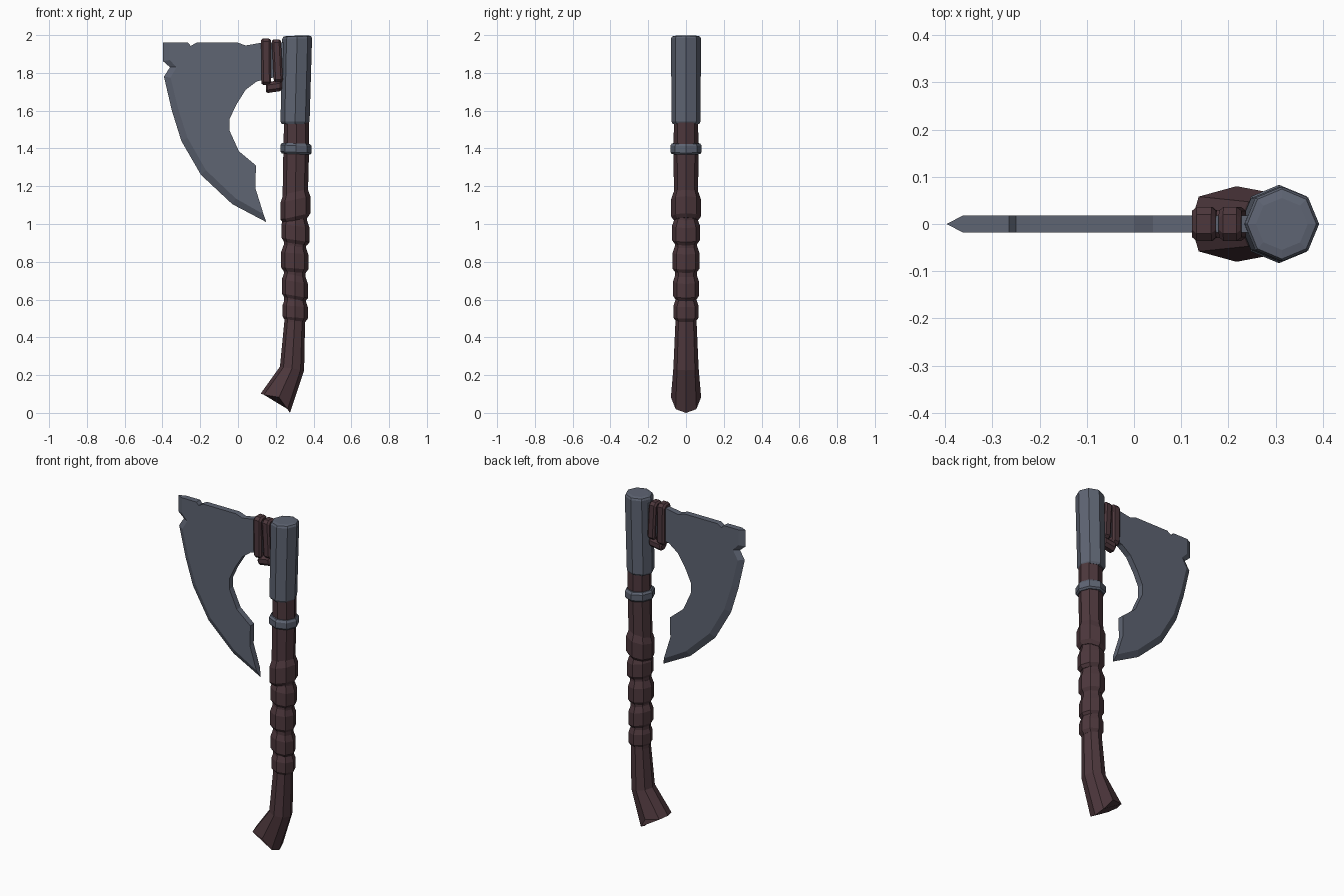
import bpy, bmesh, math
from mathutils import Vector

if "Cube" in bpy.data.objects:
    bpy.data.objects.remove(bpy.data.objects["Cube"])


def material(name, rgb):
    m = bpy.data.materials.new(name)
    m.diffuse_color = (*rgb, 1)
    m.use_nodes = True
    m.node_tree.nodes["Principled BSDF"].inputs["Base Color"].default_value = m.diffuse_color
    return m


METAL = material("blue_grey_steel", (0.112, 0.128, 0.17))
LEATHER = material("dark_red_brown", (0.075, 0.039, 0.046))


def finish(name, bm, mat):
    bmesh.ops.recalc_face_normals(bm, faces=bm.faces[:])
    me = bpy.data.meshes.new(name)
    bm.to_mesh(me)
    bm.free()
    me.materials.append(mat)
    ob = bpy.data.objects.new(name, me)
    bpy.context.collection.objects.link(ob)
    return ob


def loft(name, rings, mat):
    """Skin a list of equal-length point rings and cap both ends."""
    bm = bmesh.new()
    vs = [[bm.verts.new(p) for p in r] for r in rings]
    n = len(vs[0])
    for a, b in zip(vs, vs[1:]):
        for i in range(n):
            j = (i + 1) % n
            bm.faces.new((a[i], a[j], b[j], b[i]))
    bm.faces.new(vs[0])
    bm.faces.new(vs[-1])
    return finish(name, bm, mat)


def ring(x, z, rx, ry, slope=0.0):
    """Octagon with corners on the axes, tilted along x by slope."""
    pts = []
    for i in range(8):
        a = i * math.pi / 4
        dx = rx * math.cos(a)
        pts.append((x + dx, ry * math.sin(a), z + slope * dx))
    return pts


# Handle: flared, notched butt and a curved shaft
half = [(0.275, 0, 0.0), (0.262, 0.055, 0.02), (0.217, 0.08, 0.083),
        (0.137, 0.058, 0.096), (0.12, 0, 0.102)]
butt = half + [(x, -y, z) for x, y, z in half[3:0:-1]]
loft("handle", [
    butt,
    ring(0.286, 0.235, 0.064, 0.067, -0.15),
    ring(0.300, 0.48, 0.055, 0.056),
    ring(0.302, 0.85, 0.058, 0.058),
    ring(0.303, 1.15, 0.067, 0.064),
    ring(0.308, 1.38, 0.068, 0.066),
    ring(0.310, 1.56, 0.066, 0.064)], LEATHER)

# Leather grip bands
bands = [(0.303, 0.485, 0.605, 0.067, -0.08), (0.301, 0.60, 0.735, 0.069, -0.18),
         (0.300, 0.745, 0.885, 0.072, -0.08), (0.305, 0.895, 1.03, 0.074, -0.15),
         (0.304, 1.02, 1.17, 0.079, 0.22)]
for k, (x, z0, z1, r, s) in enumerate(bands):
    loft(f"grip_band_{k + 1}", [
        ring(x, z0, r - 0.014, r - 0.014, s), ring(x, z0 + 0.02, r, r, s),
        ring(x, z1 - 0.04, r, r, s), ring(x, z1, r - 0.014, r - 0.014, s)], LEATHER)

# Steel collar and head socket
loft("collar", [ring(0.307, z, r, r, -0.04) for z, r in
                ((1.37, 0.074), (1.38, 0.083), (1.415, 0.083), (1.427, 0.074))], METAL)
loft("socket", [
    ring(0.302, 1.530, 0.070, 0.070), ring(0.302, 1.542, 0.077, 0.077),
    ring(0.313, 1.982, 0.079, 0.079, 0.03), ring(0.313, 1.993, 0.073, 0.074, 0.03),
    ring(0.313, 1.997, 0.055, 0.055, 0.03)], METAL)

# Blade: cutting edge on the centre plane, bevelled to two flat cheeks
edge = [(-0.397, 1.96), (-0.397, 1.862), (-0.36, 1.83), (-0.392, 1.78),
        (-0.35, 1.60), (-0.30, 1.44), (-0.196, 1.26), (-0.03, 1.105), (0.15, 1.01)]
inner = [(-0.362, 1.96), (-0.362, 1.868), (-0.325, 1.83), (-0.357, 1.775),
         (-0.317, 1.61), (-0.268, 1.457), (-0.170, 1.285), (-0.012, 1.135), (0.135, 1.052)]
rest = [(0.092, 1.19), (0.095, 1.31), (0.005, 1.385), (-0.045, 1.495), (-0.045, 1.555),
        (-0.01, 1.63), (0.04, 1.71), (0.10, 1.755), (0.25, 1.79), (0.25, 1.96),
        (0.127, 1.96), (0.04, 1.945), (0.0, 1.96), (-0.22, 1.96), (-0.25, 1.943),
        (-0.265, 1.96)]
bm = bmesh.new()
tip = [bm.verts.new((x, 0, z)) for x, z in edge]
sides = [[bm.verts.new((x, y, z)) for x, z in inner + rest] for y in (-0.018, 0.018)]
ne = len(edge)
for s in sides:
    bm.faces.new(s)
    for i in range(ne - 1):
        bm.faces.new((tip[i], tip[i + 1], s[i + 1], s[i]))
f, b = sides
for i in range(ne - 1, len(f)):
    j = (i + 1) % len(f)
    bm.faces.new((f[i], f[j], b[j], b[i]))
for i in (0, ne - 1):
    bm.faces.new((tip[i], f[i], b[i]))
finish("blade", bm, METAL)


# Straps binding the blade neck: chamfered bands around the x axis
def strap(name, x0, x1, z0, z1, y, lean, slope=0.0):
    def section(x, inset):
        h, c = y - inset, 0.016
        lo, hi = z0 + inset, z1 - inset
        loop = [(-h, lo + c), (-h + c, lo), (h - c, lo), (h, lo + c),
                (h, hi - c), (h - c, hi), (-h + c, hi), (-h, hi - c)]
        return [(x + lean * (z - z0), py, z + slope * (x - x0)) for py, z in loop]
    loft(name, [section(x0, 0.008), section(x0 + 0.01, 0),
                section(x1 - 0.01, 0), section(x1, 0.008)], LEATHER)


strap("neck_strap_outer", 0.125, 0.176, 1.735, 1.982, 0.036, -0.01)
strap("neck_strap_inner", 0.190, 0.238, 1.75, 1.978, 0.036, -0.05)
strap("neck_strap_tail", 0.147, 0.232, 1.692, 1.75, 0.030, 0.0, 0.15)
